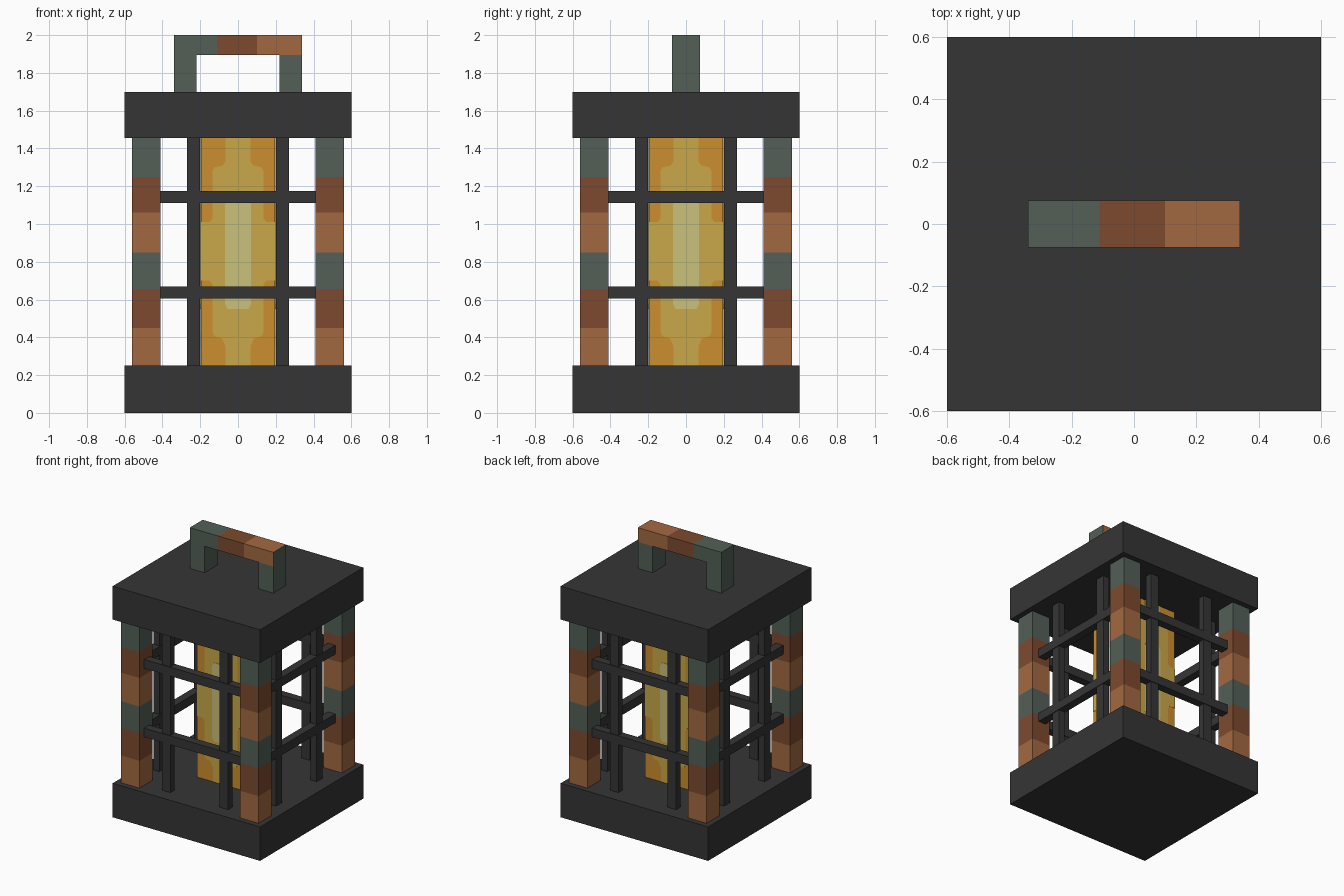
import bpy
import bmesh
from math import pi
from mathutils import Matrix, Vector

if "Cube" in bpy.data.objects:
    bpy.data.objects.remove(bpy.data.objects["Cube"], do_unlink=True)


def material(name, hex_code):
    """Flat material from an sRGB hex string, stored as linear values."""
    srgb = [int(hex_code[i:i + 2], 16) / 255 for i in (0, 2, 4)]
    colour = [((c + 0.055) / 1.055) ** 2.4 for c in srgb] + [1]
    mat = bpy.data.materials.new(name)
    mat.use_nodes = True
    mat.diffuse_color = colour
    mat.node_tree.nodes["Principled BSDF"].inputs["Base Color"].default_value = colour
    return mat


iron = material("dark iron", "353535")
green = material("green patina", "536057")
brown = material("dark copper", "7d4a2e")
copper = material("light copper", "a26941")
amber = material("amber glow", "cb8e2e")
gold = material("gold glow", "caa84a")
pale = material("pale glow", "cac17b")


def finish(name, bm, mats, turn=0):
    bmesh.ops.recalc_face_normals(bm, faces=bm.faces)
    bm.transform(Matrix.Rotation(turn, 4, "Z"))
    mesh = bpy.data.meshes.new(name)
    bm.to_mesh(mesh)
    bm.free()
    for mat in mats:
        mesh.materials.append(mat)
    obj = bpy.data.objects.new(name, mesh)
    bpy.context.collection.objects.link(obj)
    return obj


def block(name, low, high, mats, turn=0, axis=2, cuts=(), rule=None):
    """Box between two corners, cut into colour bands along one axis."""
    low, high = Vector(low), Vector(high)
    bm = bmesh.new()
    bmesh.ops.create_cube(bm, size=1)
    for v in bm.verts:
        v.co = (low + high) / 2 + v.co * (high - low)
    bm.normal_update()
    for cut in cuts:
        normal = Vector([float(i == axis) for i in range(3)])
        bmesh.ops.bisect_plane(bm, geom=bm.verts[:] + bm.edges[:] + bm.faces[:],
                               plane_co=normal * cut, plane_no=normal)
    for f in bm.faces:
        centre = f.calc_center_median()
        band = sum(centre[axis] > cut for cut in cuts)
        f.material_index = rule(f, band) if rule else band % len(mats)
    return finish(name, bm, mats, turn)


def glow_plate(name, half, front, back, mat, turn):
    """Thin plate on the core, from the right half of its outline."""
    outline = half + [(-x, z) for x, z in reversed(half)]
    bm = bmesh.new()
    face = bm.faces.new([bm.verts.new((x, -back, z)) for x, z in outline])
    grown = bmesh.ops.extrude_face_region(bm, geom=[face])["geom"]
    bmesh.ops.translate(bm, vec=(0, back - front, 0),
                        verts=[g for g in grown if isinstance(g, bmesh.types.BMVert)])
    return finish(name, bm, [mat], turn)


# Base and lid
block("base", (-0.6, -0.6, 0), (0.6, 0.6, 0.25), [iron])
block("lid", (-0.6, -0.6, 1.455), (0.6, 0.6, 1.7), [iron])

# Glowing core
block("glow_core", (-0.196, -0.196, 0.25), (0.196, 0.196, 1.455), [amber])
gold_half = [(0.065, 0.25), (0.065, 0.35), (0.085, 0.395), (0.125, 0.405),
             (0.135, 0.43), (0.135, 0.68), (0.15, 0.7), (0.198, 0.7),
             (0.198, 1.01), (0.15, 1.01), (0.135, 1.03), (0.135, 1.28),
             (0.125, 1.3), (0.08, 1.31), (0.065, 1.335), (0.065, 1.455)]
pale_half = [(0.055, 0.55), (0.07, 0.58), (0.07, 1.1), (0.055, 1.13)]

# Four matching sides: corner post, upright bars, cross rails, glow plates
for side in range(4):
    turn = side * pi / 2
    block(f"corner_post_{side}", (0.41, -0.56, 0.25), (0.56, -0.41, 1.455),
          [copper, brown, green], turn, cuts=(0.45, 0.655, 0.85, 1.06, 1.25))
    for label, x in (("a", -0.27), ("b", 0.2)):
        block(f"upright_bar_{side}{label}", (x, -0.5, 0.25),
              (x + 0.07, -0.45, 1.455), [iron], turn)
    for label, z in (("low", 0.605), ("high", 1.11)):
        block(f"cross_rail_{side}_{label}", (-0.41, -0.505, z),
              (0.41, -0.445, z + 0.065), [iron], turn)
    glow_plate(f"gold_glow_{side}", gold_half, 0.198, 0.196, gold, turn)
    glow_plate(f"pale_glow_{side}", pale_half, 0.2, 0.198, pale, turn)

# Carrying handle: green legs and a banded grip with green ends
for label, x in (("right", -0.34), ("left", 0.22)):
    block(f"handle_leg_{label}", (x, -0.075, 1.7), (x + 0.12, 0.075, 1.895), [green])
block("handle_grip", (-0.34, -0.075, 1.895), (0.34, 0.075, 2), [green, brown, copper],
      axis=0, cuts=(-0.11, 0.1),
      rule=lambda f, band: 0 if abs(f.normal.x) > 0.5 else band)
